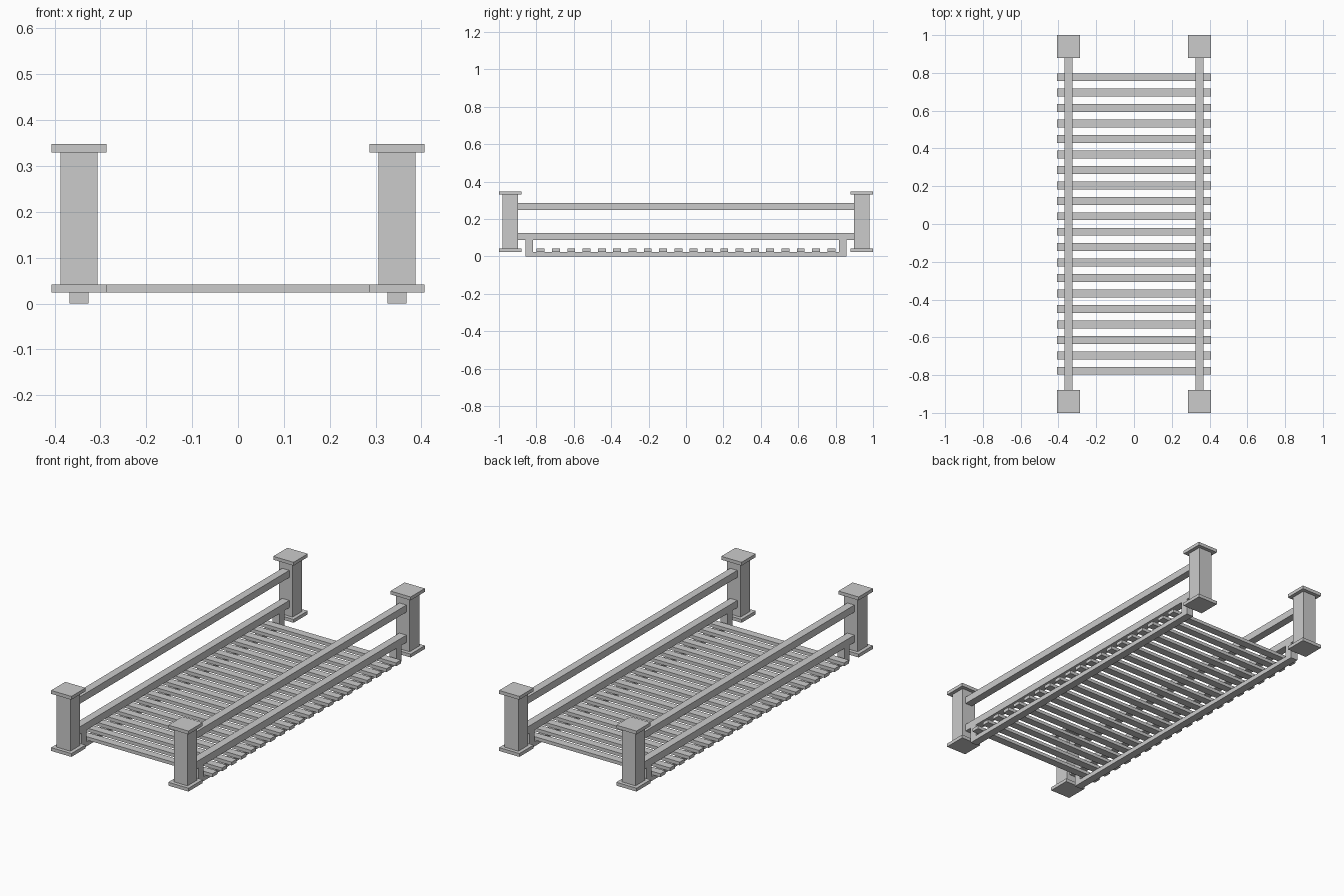
import bpy, bmesh
from mathutils import Matrix, Vector

if "Cube" in bpy.data.objects:
    bpy.data.objects.remove(bpy.data.objects["Cube"])


def boxes(name, spans):
    """One object made of boxes given as ((x0, x1), (y0, y1), (z0, z1))."""
    bm = bmesh.new()
    for span in spans:
        size = Vector([b - a for a, b in span])
        mid = Vector([(a + b) / 2 for a, b in span])
        bmesh.ops.create_cube(bm, size=1, matrix=Matrix.Translation(mid) @ Matrix.Diagonal(size.to_4d()))
    mesh = bpy.data.meshes.new(name)
    bm.to_mesh(mesh)
    bm.free()
    ob = bpy.data.objects.new(name, mesh)
    bpy.context.collection.objects.link(ob)
    return ob


def around(c, width):
    return (c - width / 2, c + width / 2)


SIDE_X, POST_Y = 0.347, 0.94
SLATS, SLAT_END = 20, 0.777

for sx, side in ((-1, "left"), (1, "right")):
    x = sx * SIDE_X
    bar = around(x, 0.042)

    # Corner posts with base and cap plates
    for sy, end in ((-1, "front"), (1, "back")):
        y = sy * POST_Y
        for part, w, z in (("base", 0.12, (0.024, 0.042)),
                           ("post", 0.081, (0.042, 0.33)),
                           ("cap", 0.12, (0.33, 0.348))):
            boxes(f"{end}_{side}_{part}", [(around(x, w), around(y, w), z)])

        # Hanger joining lower rail to runner
        boxes(f"{end}_{side}_hanger", [(bar, around(sy * 0.838, 0.042), (0.024, 0.087))])

    # Handrails between the posts
    boxes(f"{side}_upper_rail", [(bar, (-0.9, 0.9), (0.249, 0.287))])
    boxes(f"{side}_lower_rail", [(bar, (-0.9, 0.9), (0.087, 0.126))])

    # Runner under the slats
    boxes(f"{side}_runner", [(bar, (-0.859, 0.859), (0, 0.024))])

# Deck slats
step = 2 * SLAT_END / (SLATS - 1)
boxes("deck_slats", [((-0.407, 0.407), around(-SLAT_END + i * step, 0.042), (0.024, 0.042))
                     for i in range(SLATS)])
